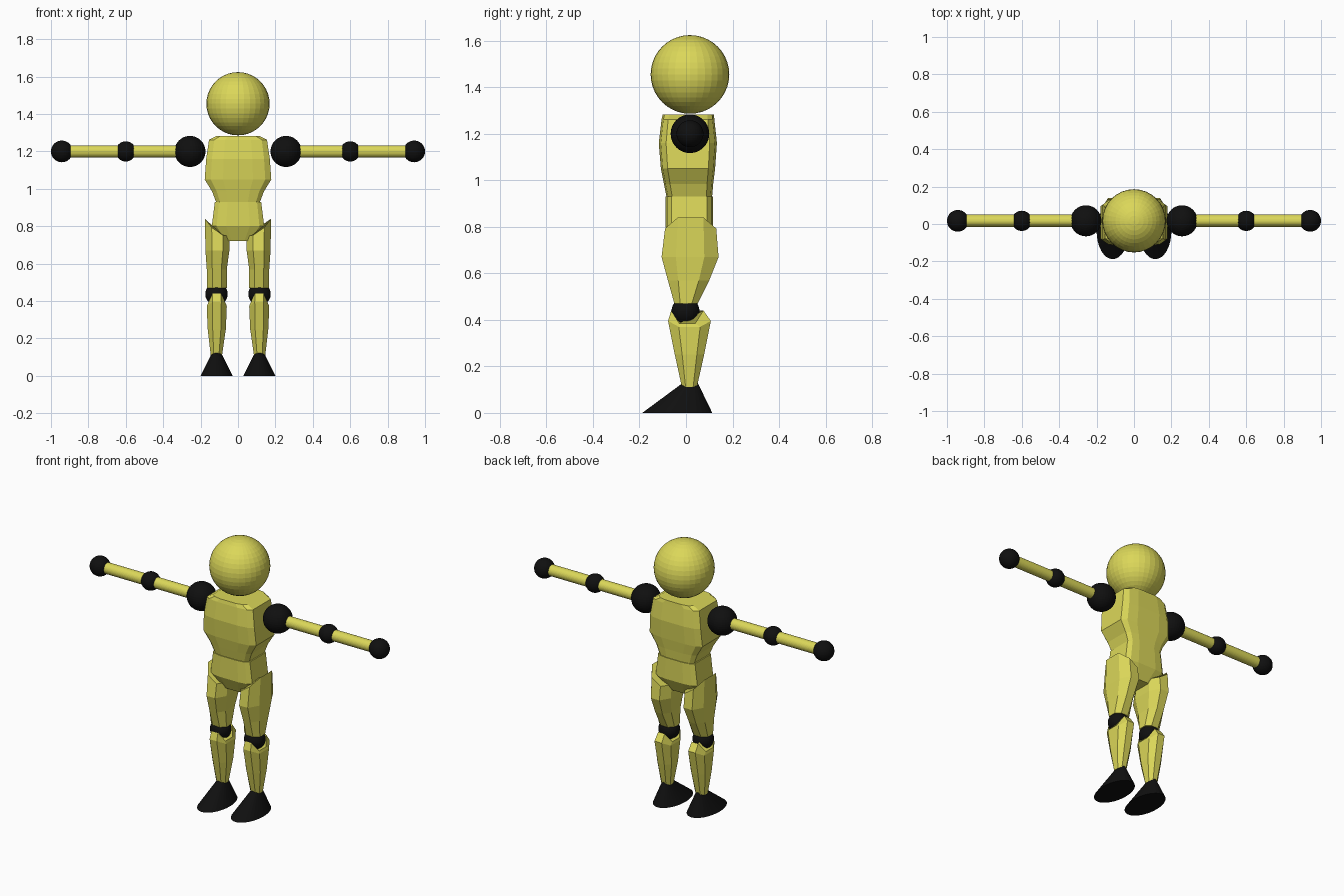
import bpy, bmesh, math
from mathutils import Matrix

if "Cube" in bpy.data.objects:
    bpy.data.objects.remove(bpy.data.objects["Cube"])


def material(name, rgb):
    m = bpy.data.materials.new(name)
    m.diffuse_color = (*rgb, 1)
    m.use_nodes = True
    m.node_tree.nodes["Principled BSDF"].inputs["Base Color"].default_value = m.diffuse_color
    return m


YELLOW = material("yellow", (0.71, 0.68, 0.10))
BLACK = material("black", (0.005, 0.005, 0.005))


def finish(bm, name, mat):
    bmesh.ops.recalc_face_normals(bm, faces=bm.faces)
    me = bpy.data.meshes.new(name)
    bm.to_mesh(me)
    bm.free()
    me.materials.append(mat)
    ob = bpy.data.objects.new(name, me)
    bpy.context.collection.objects.link(ob)
    return ob


def ball(name, centre, r, mat):
    bm = bmesh.new()
    bmesh.ops.create_uvsphere(bm, u_segments=32, v_segments=20, radius=r,
                              matrix=Matrix.Translation(centre))
    return finish(bm, name, mat)


def loft(name, rings, mat):
    """Skin a list of equal-length point rings and cap both ends."""
    bm = bmesh.new()
    vs = [[bm.verts.new(p) for p in ring] for ring in rings]
    n = len(vs[0])
    for a, b in zip(vs, vs[1:]):
        for i in range(n):
            j = (i + 1) % n
            bm.faces.new((a[i], a[j], b[j], b[i]))
    bm.faces.new(vs[0])
    bm.faces.new(vs[-1])
    return finish(bm, name, mat)


# Unit cross-sections with chamfered corners
QUARTER = [(1, 0.75), (0.82, 0.93), (0.45, 1)]
BODY = (QUARTER + [(-x, y) for x, y in QUARTER[::-1]]
        + [(-x, -y) for x, y in QUARTER] + [(x, -y) for x, y in QUARTER[::-1]])
LEG = [(1, 0.5), (0.45, 1), (-0.45, 1), (-1, 0.5),
       (-1, -0.5), (-0.45, -1), (0.45, -1), (1, -0.5)]
OVAL = [(math.cos(math.tau * i / 32), math.sin(math.tau * i / 32)) for i in range(32)]


def section(shape, z, x0, x1, y0, y1, lift=lambda u, v: 0):
    """Fit a unit cross-section into a box; lift offsets z over the section."""
    return [((x0 + x1) / 2 + u * (x1 - x0) / 2,
             (y0 + y1) / 2 + v * (y1 - y0) / 2,
             z + lift(u, v)) for u, v in shape]


def mirror(rings, s):
    return [[(s * x, y, z) for x, y, z in r] for r in rings]


# Head
ball("head", (0, 0.017, 1.455), 0.169, YELLOW)

# Chest: z, half width, front, back
chest = [(1.283, 0.115, -0.10, 0.12), (1.262, 0.155, -0.105, 0.122),
         (1.16, 0.17, -0.117, 0.133), (1.05, 0.178, -0.108, 0.125),
         (0.985, 0.138, -0.095, 0.117), (0.926, 0.116, -0.083, 0.112)]
loft("chest", [section(BODY, z, -w, w, a, b) for z, w, a, b in chest], YELLOW)

# Pelvis
pelvis = [(0.93, 0.124, -0.088, 0.116), (0.80, 0.14, -0.088, 0.116),
          (0.72, 0.075, -0.05, 0.075)]
loft("pelvis", [section(BODY, z, -w, w, a, b) for z, w, a, b in pelvis], YELLOW)

for s, side in ((-1, "right"), (1, "left")):
    # Arm with ball joints
    ball(side + "_shoulder", (s * 0.257, 0.017, 1.2), 0.083, BLACK)
    ball(side + "_elbow", (s * 0.6, 0.017, 1.2), 0.054, BLACK)
    ball(side + "_hand", (s * 0.942, 0.017, 1.2), 0.058, BLACK)
    arm = [[(s * x, 0.017 + 0.033 * u, 1.2 + 0.033 * v) for u, v in OVAL] for x in (0.257, 0.6, 0.942)]
    loft(side + "_upper_arm", arm[:2], YELLOW)
    loft(side + "_forearm", arm[1:], YELLOW)

    # Thigh: top slants up to the outside and drops at front and back
    thigh = [section(LEG, 0.785, 0.045, 0.177, -0.09, 0.13,
                     lambda u, v: 0.045 * u - 0.045 * max(0, abs(v) - 0.5) + 0.01),
             section(LEG, 0.67, 0.046, 0.174, -0.105, 0.14),
             section(LEG, 0.57, 0.06, 0.167, -0.078, 0.10),
             section(LEG, 0.47, 0.06, 0.165, -0.05, 0.05)]
    loft(side + "_thigh", mirror(thigh, s), YELLOW)

    # Knee
    ball(side + "_knee", (s * 0.115, -0.002, 0.437), 0.06, BLACK)

    # Shin: top notched at the sides to clear the knee
    shin = [section(LEG, 0.385, 0.064, 0.162, -0.064, 0.075,
                    lambda u, v: 0.11 * (abs(v) - 0.5)),
            section(LEG, 0.37, 0.06, 0.167, -0.077, 0.107,
                    lambda u, v: 0.05 * (abs(v) - 0.5)),
            section(LEG, 0.25, 0.065, 0.162, -0.048, 0.078),
            section(LEG, 0.112, 0.085, 0.146, -0.018, 0.047)]
    loft(side + "_shin", mirror(shin, s), YELLOW)

    # Foot: oval cone leaning back to the ankle
    foot = [section(OVAL, 0, 0.028, 0.2, -0.188, 0.113),
            section(OVAL, 0.13, 0.094, 0.136, -0.012, 0.05)]
    loft(side + "_foot", mirror(foot, s), BLACK)
